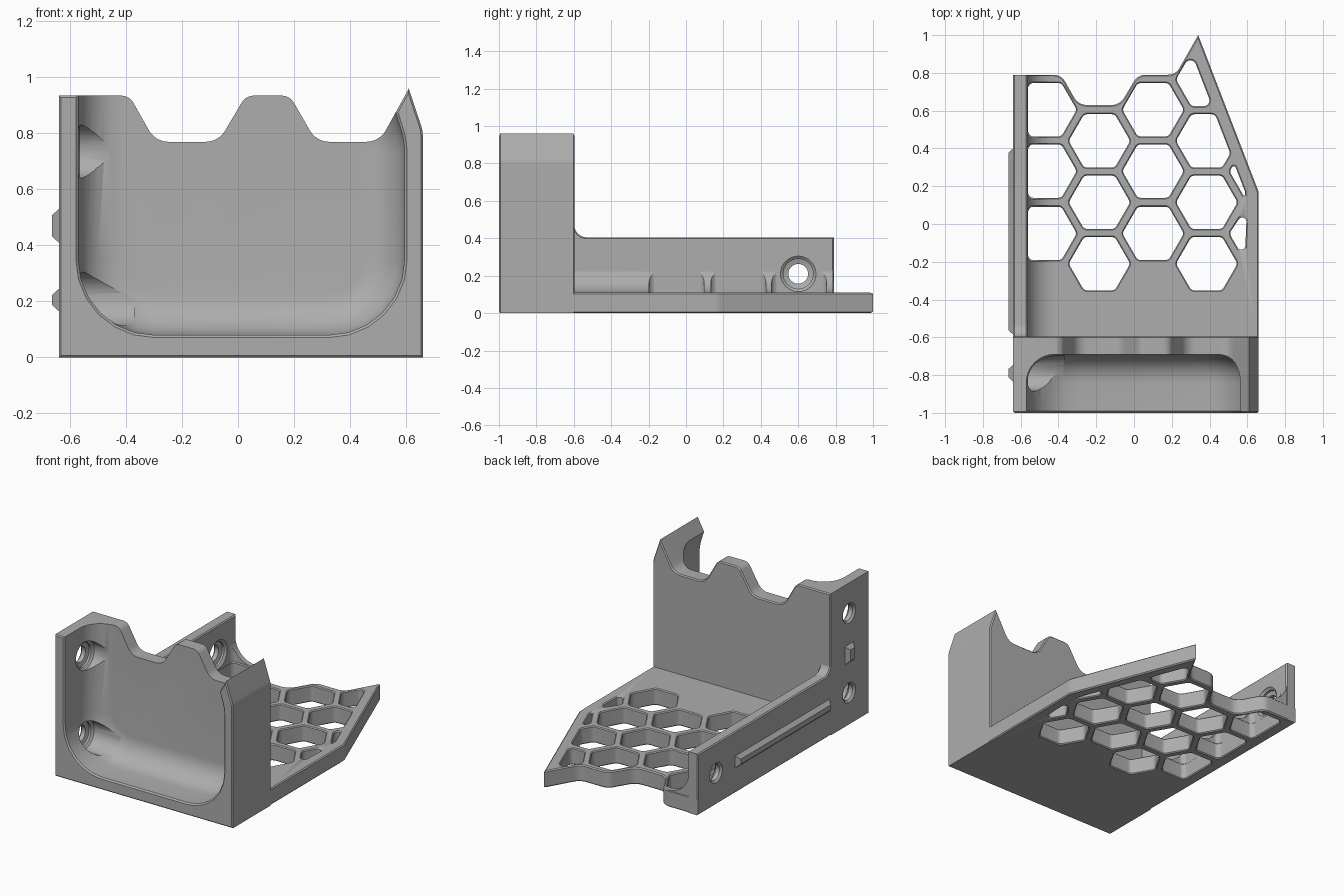
import bpy, bmesh, math
from mathutils import Vector

if "Cube" in bpy.data.objects:
    bpy.data.objects.remove(bpy.data.objects["Cube"])

grey = bpy.data.materials.new("plain grey")
grey.diffuse_color = (0.42, 0.42, 0.42, 1)
grey.use_nodes = True
grey.node_tree.nodes["Principled BSDF"].inputs["Base Color"].default_value = grey.diffuse_color


def outline(poly, d=0.0, seg=6):
    """Inset a CCW polygon of (u, v, corner radius) by d and round its corners."""
    n, corners = len(poly), []
    for i, p in enumerate(poly):
        a, b, c = (Vector(q[:2]) for q in (poly[i - 1], p, poly[(i + 1) % n]))
        e, f = (b - a).normalized(), (c - b).normalized()
        n1, n2 = Vector((-e.y, e.x)), Vector((-f.y, f.x))
        turn = e.x * f.y - e.y * f.x
        r = p[2]
        r = max(r - d if turn > 0 else r + d, 0.004) if r else 0
        corners.append((b + (n1 + n2) * d / (1 + n1.dot(n2)), r))
    pts = []
    for i, (b, r) in enumerate(corners):
        if not r:
            pts.append(b)
            continue
        to_a, to_c = corners[i - 1][0] - b, corners[(i + 1) % n][0] - b
        half = to_a.angle(to_c) / 2
        t = min(r / math.tan(half), 0.47 * to_a.length, 0.47 * to_c.length)
        r = t * math.tan(half)
        p, q = b + to_a.normalized() * t, b + to_c.normalized() * t
        mid = b + (to_a.normalized() + to_c.normalized()).normalized() * r / math.sin(half)
        v, w = p - mid, q - mid
        ang = v.angle(w)
        for k in range(seg + 1):
            s = k / seg
            pts.append(mid + (v * math.sin((1 - s) * ang) + w * math.sin(s * ang)) / math.sin(ang))
    return pts


AXIS = {"x": lambda u, v, h: (h, u, v), "y": lambda u, v, h: (u, h, v), "z": lambda u, v, h: (u, v, h)}


def loft(name, polys, axis, levels):
    """Skin each polygon through (height, inset) levels along an axis."""
    bm = bmesh.new()
    for poly in polys:
        rings = [[bm.verts.new(AXIS[axis](p.x, p.y, h)) for p in outline(poly, d)] for h, d in levels]
        for lo, hi in zip(rings, rings[1:]):
            for i in range(len(lo)):
                j = (i + 1) % len(lo)
                bm.faces.new((lo[i], lo[j], hi[j], hi[i]))
        bm.faces.new(rings[0])
        bm.faces.new(rings[-1])
    bmesh.ops.recalc_face_normals(bm, faces=bm.faces)
    me = bpy.data.meshes.new(name)
    bm.to_mesh(me)
    bm.free()
    me.materials.append(grey)
    ob = bpy.data.objects.new(name, me)
    bpy.context.collection.objects.link(ob)
    return ob


def slab(name, poly, axis, lo, hi, c=0.007):
    return loft(name, [poly], axis, [(lo, c), (lo + c, 0), (hi - c, 0), (hi, c)])


def select(ob):
    bpy.ops.object.select_all(action="DESELECT")
    ob.select_set(True)
    bpy.context.view_layer.objects.active = ob


def cut(ob, *cutters):
    select(ob)
    for c in cutters:
        m = ob.modifiers.new("cut", "BOOLEAN")
        m.operation, m.solver, m.object = "DIFFERENCE", "EXACT", c
        bpy.ops.object.modifier_apply(modifier=m.name)


def clip(poly, nx, ny, limit):
    """Keep the part of a polygon where n.p <= limit."""
    out = []
    for i, b in enumerate(poly):
        a = poly[i - 1]
        da, db = (nx * q[0] + ny * q[1] - limit for q in (a, b))
        if da * db < 0:
            t = da / (da - db)
            out.append((a[0] + (b[0] - a[0]) * t, a[1] + (b[1] - a[1]) * t))
        if db <= 0:
            out.append(b)
    return [p for i, p in enumerate(out) if math.dist(p, out[i - 1]) > 0.012]


def screw_cutter(y, z):
    """Stepped screw hole running along x, wide on the inner side."""
    circle = [(y + math.cos(k * math.pi / 16), z + math.sin(k * math.pi / 16), 0) for k in range(32)]
    steps = [(-0.67, .066), (-0.64, .066), (-0.628, .053), (-0.60, .053), (-0.592, .08),
             (-0.578, .08), (-0.566, .095), (-0.37, .095)]
    bm_levels = [(x, 1 - 0) for x, _ in steps]
    k = math.cos(math.pi / 32)
    return loft("screw_cutter", [[(y + (p[0] - y), p[1], 0) for p in circle]], "x",
                [(x, (1 - r) * k) for (x, _), (_, r) in zip(bm_levels, steps)])


# Honeycomb cutters, clipped by the side wall and the slanted edge
R = 0.163
rows = {-0.466: (.605, .28, -.05), -0.183: (.44, .115, -.21), 0.101: (.605, .28, -.05),
        0.385: (.765, .44, .115, -.21), 0.668: (.28, -.05)}
cells = []
for cx, ys in rows.items():
    for cy in ys:
        h = [(cx + R * math.cos(k * math.pi / 3), cy + R * math.sin(k * math.pi / 3)) for k in range(6)]
        h = clip(clip(clip(h, -1, 0, 0.562), 1, 0, 0.598), .933, .36, .61)
        cells.append([(x, y, 0.03) for x, y in h])
hexes = loft("hex_cutter", cells, "z", [(-.05, -.006), (0, -.006), (.006, 0), (.104, 0), (.11, -.006), (.5, -.006)])

# Floor plate with scalloped back edge
floor = slab("floor_plate", [(-.64, -.62, 0), (.66, -.62, 0), (.66, .17, .08), (.34, 1.0, 0), (.22, .79, .07),
                             (.02, .79, .07), (-.075, .63, .08), (-.295, .63, .08), (-.385, .79, .07),
                             (-.64, .79, 0)], "z", 0, .11)
# Concave fillet between floor and side wall
arc = [(-.42 - .15 * math.sin(t), .26 - .15 * math.cos(t), 0) for t in (k * math.pi / 16 for k in range(9))]
fillet = loft("wall_fillet", [[(-.58, .1, 0), (-.42, .1, 0)] + arc + [(-.58, .26, 0)]], "y", [(-.6, 0), (.786, 0)])

# Low side wall
wall = slab("side_wall", [(-.62, 0, 0), (.79, 0, 0), (.79, .405, 0), (-.599, .405, .07), (-.599, .6, 0),
                          (-.62, .6, 0)], "x", -.64, -.565)

# Front block with scalloped top
block = slab("front_block", [(-.64, 0, 0), (.66, 0, 0), (.66, .81, .12), (.61, .96, 0), (.505, .77, .08),
                             (.28, .77, .08), (.185, .935, .05), (.028, .935, .05), (-.07, .77, .08),
                             (-.295, .77, .08), (-.388, .935, .05), (-.64, .935, 0)], "y", -1, -.595)
# Scooped pocket, open at the front and top
r = 0.15
sweep = [(-.69 - r + r * math.sin(t), r * (1 - math.cos(t))) for t in (k * math.pi / 16 for k in range(9))]
pocket = loft("pocket_cutter", [[(-.57, 1.4, 0), (-.57, .08, .27), (.595, .08, .27), (.595, .77, .3), (.4, 1.4, 0)]],
              "y", [(-1.05, -.009), (-1, -.009), (-.991, 0)] + sweep)

screws = [screw_cutter(.6, .21), screw_cutter(-.79, .735), screw_cutter(-.79, .21)]
cut(floor, hexes)
cut(fillet, hexes, screws[0])
cut(wall, screws[0])
cut(block, pocket, screws[1], screws[2])
for c in [hexes, pocket] + screws:
    bpy.data.objects.remove(c)

# Tapered locating rail and pegs on the outer side
ridges = []
for name, y0, y1, z0, z1 in (("side_rail", -.585, .4, .165, .245), ("side_peg", -.835, -.745, .41, .53)):
    ridges.append(loft(name, [[(y0, z0, 0), (y1, z0, 0), (y1, z1, 0), (y0, z1, 0)]], "x",
                       [(-.665, .023), (-.64, 0), (-.63, 0)]))

for ob in [floor, fillet, wall, block] + ridges:
    select(ob)
    bpy.ops.object.shade_smooth_by_angle(angle=math.radians(28))
